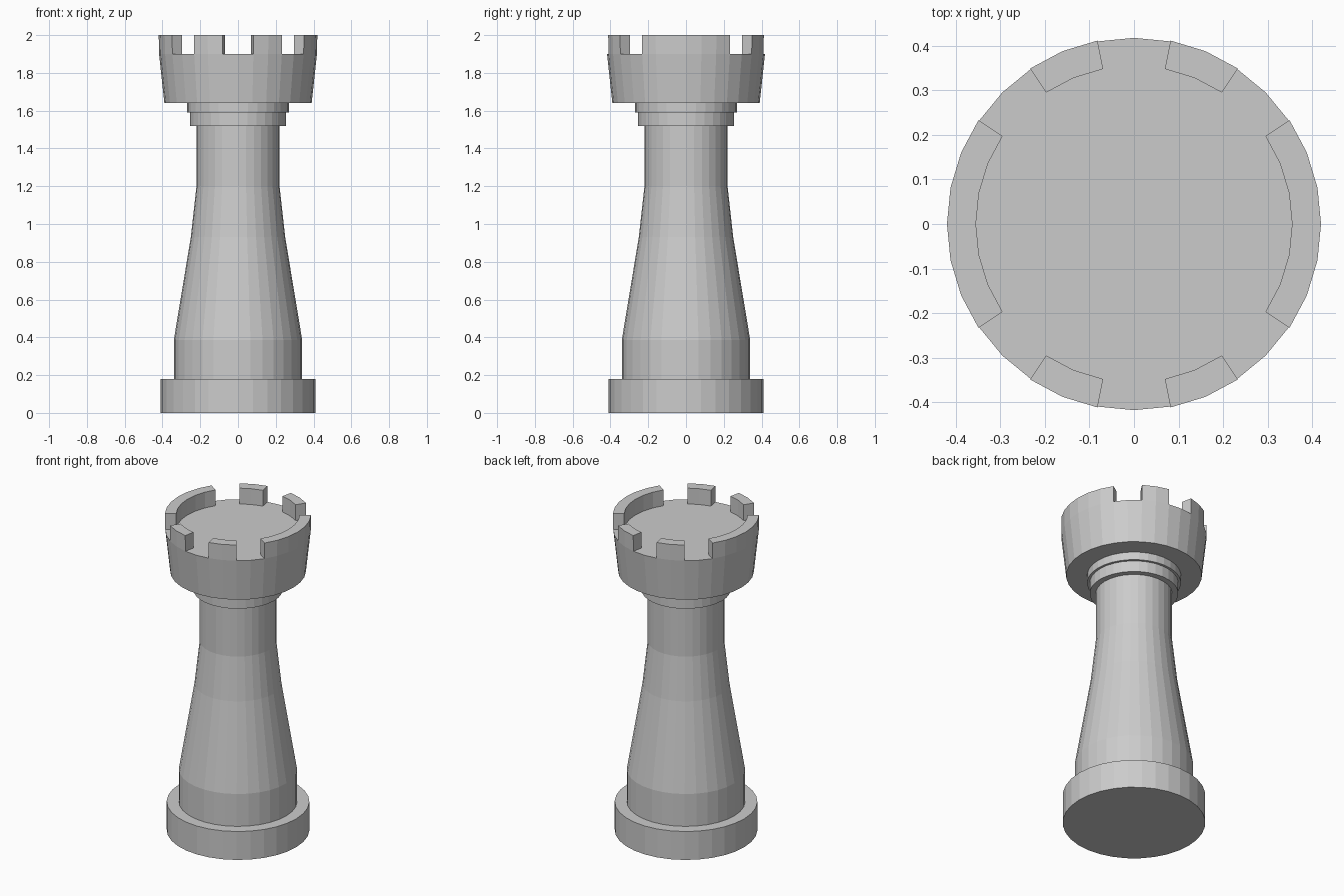
import bpy, bmesh, math

cube = bpy.data.objects.get("Cube")
if cube:
    bpy.data.objects.remove(cube, do_unlink=True)

SIDES = 32

stone = bpy.data.materials.new("light_grey")
stone.use_nodes = True
grey = (0.6, 0.6, 0.6, 1)
stone.diffuse_color = grey
stone.node_tree.nodes["Principled BSDF"].inputs["Base Color"].default_value = grey


def lathe(profile):
    """Closed turned solid from (radius, height) points, bottom to top."""
    bm = bmesh.new()
    rings = []
    for r, z in profile:
        angles = [math.tau * i / SIDES for i in range(SIDES)]
        rings.append([bm.verts.new((r * math.cos(a), r * math.sin(a), z)) for a in angles])
    for low, high in zip(rings, rings[1:]):
        for i in range(SIDES):
            j = (i + 1) % SIDES
            bm.faces.new((low[i], low[j], high[j], high[i]))
    bm.faces.new(rings[0][::-1])
    bm.faces.new(rings[-1])
    return bm


def finish(bm, name):
    bmesh.ops.recalc_face_normals(bm, faces=bm.faces)
    mesh = bpy.data.meshes.new(name)
    bm.to_mesh(mesh)
    bm.free()
    mesh.materials.append(stone)
    obj = bpy.data.objects.new(name, mesh)
    bpy.context.collection.objects.link(obj)


# Foot, tapering shaft and stepped collar
finish(lathe([(0.41, 0), (0.41, 0.18)]), "base")
finish(lathe([(0.34, 0.18), (0.34, 0.385), (0.295, 0.657), (0.25, 0.93),
              (0.22, 1.2), (0.22, 1.52)]), "shaft")
finish(lathe([(0.255, 1.52), (0.255, 1.59)]), "lower_collar")
finish(lathe([(0.27, 1.59), (0.27, 1.64)]), "upper_collar")

# Crown: flared drum whose floor rim is raised into battlements
FLOOR, TOP, INNER = 1.9, 2.0, 0.355
crown = lathe([(0.39, 1.64), (0.418, FLOOR), (INNER, FLOOR)])
crown.normal_update()


def is_battlement(face):
    c = face.calc_center_median()
    if len(face.verts) > 4 or c.z < FLOOR - 0.01:
        return False
    # angle away from the side axis, counted in segments of the circle
    step = math.atan2(abs(c.y), abs(c.x)) / (math.tau / SIDES)
    return step < 3 or 5 < step < 7


rim = [f for f in crown.faces if is_battlement(f)]
raised = bmesh.ops.extrude_face_region(crown, geom=rim)["geom"]
bmesh.ops.delete(crown, geom=[f for f in rim if f.is_valid], context='FACES')
for v in raised:
    if isinstance(v, bmesh.types.BMVert):
        v.co.z = TOP
        if math.hypot(v.co.x, v.co.y) > 0.4:
            v.co.xy *= 0.42 / 0.418
finish(crown, "crown")
